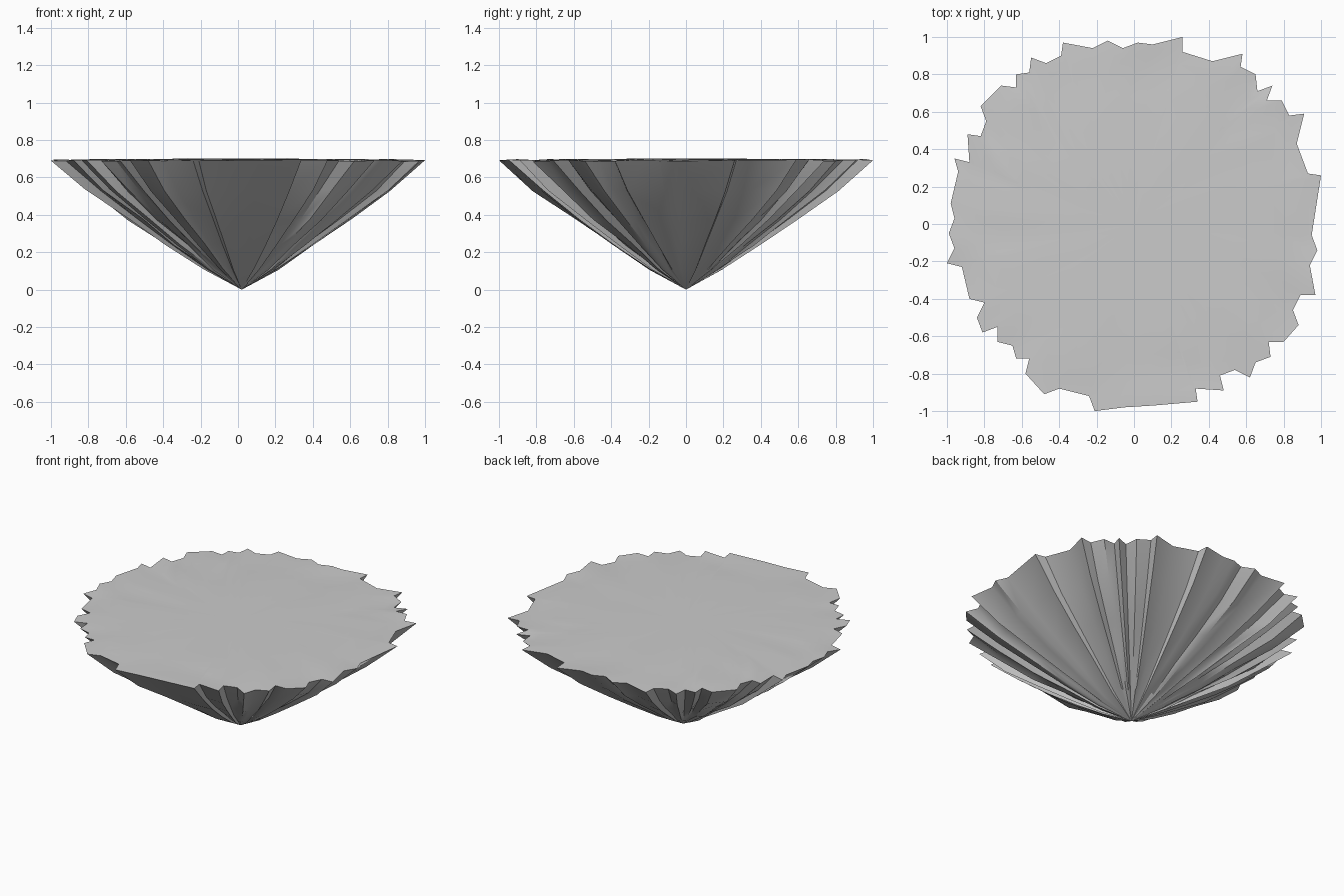
import bpy, bmesh, random
from mathutils import noise, Vector

if "Cube" in bpy.data.objects:
    bpy.data.objects.remove(bpy.data.objects["Cube"])

random.seed(4)

# jagged rim outline, counter-clockwise seen from above
RIM = [(1, .26), (.93, .27), (.87, .43), (.91, .59), (.83, .58), (.79, .66), (.71, .66),
       (.74, .74), (.66, .71), (.65, .80), (.57, .84), (.58, .91), (.42, .87), (.26, .92),
       (.26, 1), (.10, .96), (.02, .97), (-.06, .94), (-.14, .98), (-.22, .94), (-.38, .97),
       (-.39, .90), (-.47, .86), (-.55, .89), (-.56, .81), (-.63, .80), (-.63, .73),
       (-.71, .74), (-.82, .63), (-.79, .55), (-.82, .47), (-.89, .48), (-.88, .33),
       (-.96, .35), (-.94, .28), (-.98, .11), (-.96, .03), (-.99, -.05), (-.96, -.13),
       (-1, -.21), (-.92, -.23), (-.88, -.40), (-.80, -.42), (-.84, -.50), (-.81, -.58),
       (-.73, -.55), (-.73, -.63), (-.65, -.65), (-.63, -.72), (-.56, -.72), (-.58, -.80),
       (-.48, -.91), (-.40, -.88), (-.24, -.92), (-.21, -1), (-.05, -.98), (.11, -.97),
       (.34, -.95), (.33, -.88), (.48, -.89), (.46, -.81), (.54, -.78), (.62, -.82),
       (.65, -.74), (.73, -.71), (.72, -.63), (.80, -.63), (.88, -.54), (.85, -.46),
       (.89, -.38), (.97, -.38), (.94, -.22), (.98, -.14), (.95, -.06)]

# (scale, height) of the pleated underside, rim to tip
UNDER = [(.82, .53), (.60, .375), (.40, .24), (.20, .11)]
TOP = [.93, .84, .72, .55, .3]
TIP = Vector((.02, 0, 0))


def top_height(x, y):
    """Gentle ripples that fade out towards the middle."""
    fade = max(0, min(1, ((x * x + y * y) ** .5 - .45) / .5))
    return .70 - .008 * fade + .010 * fade * noise.noise(Vector((x * 4, y * 7, 1)))


bm = bmesh.new()


def bridge(a, b):
    n = len(a)
    for i in range(n):
        j = (i + 1) % n
        bm.faces.new((a[i], a[j], b[j], b[i]))


def fan(ring, centre):
    c = bm.verts.new(centre)
    for i in range(len(ring)):
        bm.faces.new((ring[i], ring[(i + 1) % len(ring)], c))


# rim and rippled top surface
rim = [bm.verts.new((x, y, top_height(x, y))) for x, y in RIM]
prev = rim
for s in TOP:
    ring = [bm.verts.new((x * s, y * s, top_height(x * s, y * s))) for x, y in RIM]
    bridge(prev, ring)
    prev = ring
fan(prev, (0, 0, .70))

# pleated underside running down to the tip
prev = rim
for s, z in UNDER:
    ring = []
    for x, y in RIM:
        k = s * random.uniform(.975, 1.01)
        ring.append(bm.verts.new((x * k + TIP.x * (1 - s), y * k, z + random.uniform(-.006, .006))))
    bridge(ring, prev)
    prev = ring
fan(list(reversed(prev)), TIP)

bmesh.ops.recalc_face_normals(bm, faces=bm.faces)
mesh = bpy.data.meshes.new("floating_rock")
bm.to_mesh(mesh)
bm.free()
rock = bpy.data.objects.new("floating_rock", mesh)
bpy.context.collection.objects.link(rock)

# smooth slopes with sharp pleats
bpy.context.view_layer.objects.active = rock
rock.select_set(True)
bpy.ops.object.shade_smooth_by_angle(angle=.6)
